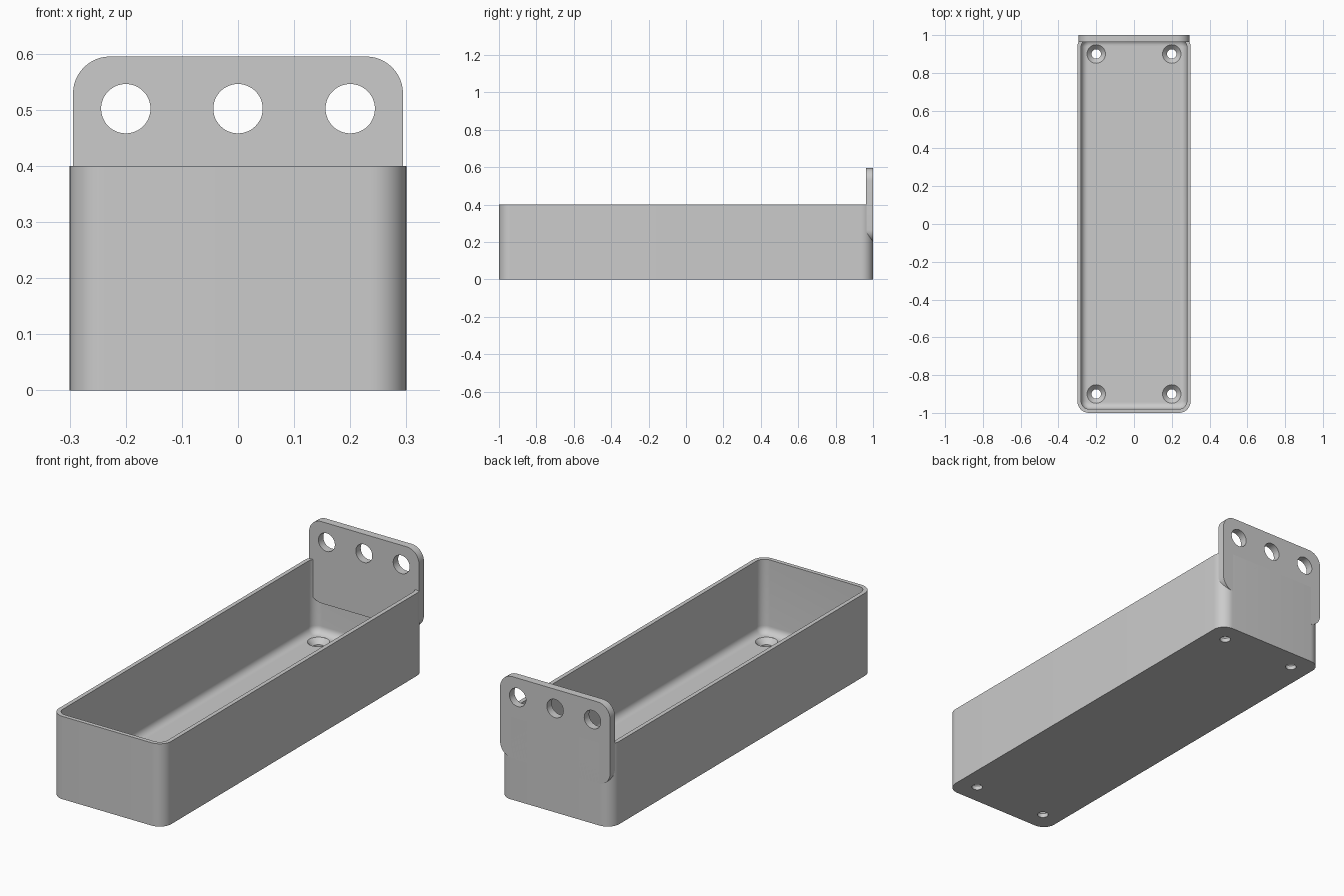
import bpy, bmesh, math
from mathutils import Matrix

old = bpy.data.objects.get("Cube")
if old:
    bpy.data.objects.remove(old, do_unlink=True)

# Main dimensions
HX, HY, H = 0.3, 1.0, 0.4
WALL, FLOOR, CORNER, FILLET = 0.02, 0.045, 0.0625, 0.035
PLATE_T, PLATE_HX, PLATE_LOW, PLATE_TOP = 0.0375, 0.294, 0.2, 0.595
GREY = (0.6, 0.6, 0.6, 1)

mat = bpy.data.materials.new("plain grey")
mat.use_nodes = True
mat.diffuse_color = GREY
mat.node_tree.nodes["Principled BSDF"].inputs["Base Color"].default_value = GREY


def rounded_rect(hx, hy, r, n=12):
    """Outline of a rounded rectangle, anticlockwise."""
    pts = []
    for q, (sx, sy) in enumerate(((1, 1), (-1, 1), (-1, -1), (1, -1))):
        for i in range(n + 1):
            a = math.pi / 2 * (q + i / n)
            pts.append((sx * (hx - r) + r * math.cos(a), sy * (hy - r) + r * math.sin(a)))
    return pts


def loft(name, rings):
    """Skin a list of (outline, height) rings and cap both ends."""
    bm = bmesh.new()
    loops = [[bm.verts.new((x, y, z)) for x, y in pts] for pts, z in rings]
    n = len(loops[0])
    for lo, hi in zip(loops, loops[1:]):
        for i in range(n):
            j = (i + 1) % n
            bm.faces.new((lo[i], lo[j], hi[j], hi[i]))
    bm.faces.new(loops[0][::-1])
    bm.faces.new(loops[-1])
    bmesh.ops.recalc_face_normals(bm, faces=bm.faces)
    mesh = bpy.data.meshes.new(name)
    bm.to_mesh(mesh)
    bm.free()
    mesh.materials.append(mat)
    ob = bpy.data.objects.new(name, mesh)
    bpy.context.collection.objects.link(ob)
    return ob


def circle(x, y, r, n=40):
    return [(x + r * math.cos(math.tau * i / n), y + r * math.sin(math.tau * i / n))
            for i in range(n)]


def select(ob):
    bpy.ops.object.select_all(action='DESELECT')
    ob.select_set(True)
    bpy.context.view_layer.objects.active = ob


def cut(ob, cutter):
    """Subtract a cutter, then discard it."""
    mod = ob.modifiers.new("cut", 'BOOLEAN')
    mod.operation, mod.solver, mod.object = 'DIFFERENCE', 'EXACT', cutter
    select(ob)
    bpy.ops.object.modifier_apply(modifier=mod.name)
    bpy.data.objects.remove(cutter, do_unlink=True)


# Tray: outer wall, rim, inner wall, floor fillet
def inner(d):
    return rounded_rect(HX - WALL - d, HY - WALL - d, CORNER - WALL - d)


outer = rounded_rect(HX, HY, CORNER)
rings = [(outer, 0), (outer, H), (inner(0), H)]
for i in range(9):
    a = math.pi / 2 * i / 8
    rings.append((inner(FILLET * (1 - math.cos(a))), FLOOR + FILLET * (1 - math.sin(a))))
tray = loft("tray", rings)

# Countersunk screw holes in the floor
for sx in (-1, 1):
    for sy in (-1, 1):
        x, y = 0.2 * sx, 0.9 * sy
        profile = ((0.025, -0.05), (0.025, FLOOR - 0.025), (0.049, FLOOR), (0.049, FLOOR + 0.02))
        cut(tray, loft("screw_cutter", [(circle(x, y, r), z) for r, z in profile]))

# Upright mounting plate at the back, with three round holes
half = (PLATE_TOP - PLATE_LOW) / 2
mid = PLATE_LOW + half
shape = rounded_rect(PLATE_HX, half, 0.066)
plate = loft("mounting_plate", [(shape, 0), (shape, PLATE_T)])
for x in (-0.2, 0, 0.2):
    ring = circle(x, 0.502 - mid, 0.044, 48)
    cut(plate, loft("hole_cutter", [(ring, -0.05), (ring, 0.1)]))
plate.data.transform(Matrix.Translation((0, HY, mid)) @ Matrix.Rotation(math.pi / 2, 4, 'X'))

for ob in (tray, plate):
    select(ob)
    bpy.ops.object.shade_smooth_by_angle(angle=math.radians(30))
